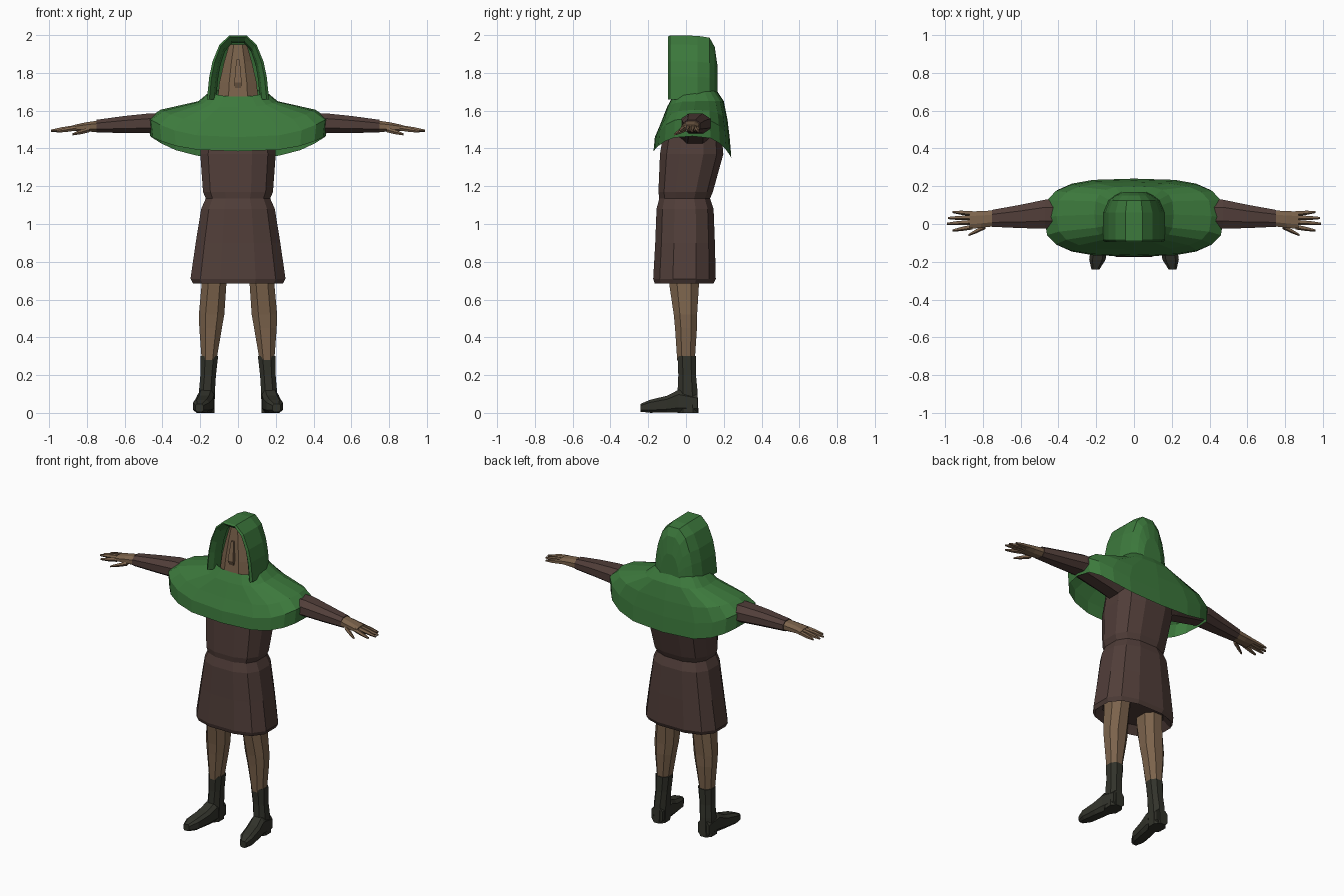
import bpy
import bmesh
from math import cos, sin, pi, copysign

cube = bpy.data.objects.get("Cube")
if cube:
    bpy.data.objects.remove(cube, do_unlink=True)


def make_material(name, rgb):
    mat = bpy.data.materials.new(name)
    mat.use_nodes = True
    color = (*rgb, 1)
    mat.diffuse_color = color
    mat.node_tree.nodes["Principled BSDF"].inputs["Base Color"].default_value = color
    return mat


GREEN = make_material("green cloth", (.045, .19, .045))
BROWN = make_material("brown cloth", (.082, .048, .041))
SKIN = make_material("tan skin", (.2, .125, .072))
LEATHER = make_material("dark leather", (.032, .033, .024))


def loft(name, mat, rings, closed=True, cap_start=True, cap_end=True, mirror=False):
    """Skin a list of equal-length point rings with flat faces."""
    bm = bmesh.new()
    rows = [[bm.verts.new(p) for p in ring] for ring in rings]
    count = len(rows[0])
    for low, high in zip(rows, rows[1:]):
        for i in range(count if closed else count - 1):
            j = (i + 1) % count
            bm.faces.new((low[i], low[j], high[j], high[i]))
    if cap_start:
        bm.faces.new(rows[0])
    if cap_end:
        bm.faces.new(rows[-1])
    bmesh.ops.recalc_face_normals(bm, faces=bm.faces)
    mesh = bpy.data.meshes.new(name)
    bm.to_mesh(mesh)
    bm.free()
    mesh.materials.append(mat)
    obj = bpy.data.objects.new(name, mesh)
    bpy.context.collection.objects.link(obj)
    if mirror:
        obj.modifiers.new("Mirror", "MIRROR")
    return obj


def rounded(angle, power):
    """Point on a unit superellipse."""
    c, s = cos(angle), sin(angle)
    return copysign(abs(c) ** power, c), copysign(abs(s) ** power, s)


def tube(name, mat, rows, axis="z", sides=8, power=.85, **options):
    """Loft of ovals; each row is position, centre and radius, centre and radius."""
    rings = []
    for pos, c1, r1, c2, r2 in rows:
        ring = []
        for i in range(sides):
            u, v = rounded(2 * pi * (i + .5) / sides, power)
            a, b = c1 + r1 * u, c2 + r2 * v
            ring.append({"x": (pos, a, b), "y": (a, pos, b), "z": (a, b, pos)}[axis])
        rings.append(ring)
    return loft(name, mat, rings, **options)


# Tunic: skirt folded in at the hem, pinched waist and fuller chest
tube("tunic", BROWN, [
    (.73, 0, .2, -.01, .12),
    (.685, 0, .245, -.01, .16),
    (.71, 0, .258, -.008, .17),
    (.9, 0, .23, -.005, .162),
    (1.08, 0, .2, -.005, .155),
    (1.135, 0, .175, -.007, .138),
    (1.17, 0, .19, -.002, .148),
    (1.37, 0, .205, .03, .172),
    (1.5, 0, .19, .035, .155),
    (1.6, 0, .14, .04, .11),
], sides=12, power=.75)

# Shoulder cape: rows are half width, front y, back y, then side, front and back heights
cape_rows = [
    (.15, -.07, .16, 1.7, 1.675, 1.71),
    (.21, -.1, .2, 1.65, 1.62, 1.65),
    (.41, -.135, .22, 1.605, 1.53, 1.55),
    (.475, -.165, .232, 1.56, 1.46, 1.45),
    (.465, -.172, .24, 1.465, 1.385, 1.35),
]
cape_rings = []
for half, front, back, z_side, z_front, z_back in cape_rows:
    ring = []
    for i in range(20):
        angle = 2 * pi * i / 20
        u, v = rounded(angle, .65)
        z_mid = z_front if v < 0 else z_back
        blend = abs(u) ** 3
        ring.append((half * u, (front + back) / 2 + (back - front) / 2 * v,
                     z_mid + (z_side - z_mid) * blend))
    cape_rings.append(ring)
loft("shoulder_cape", GREEN, cape_rings, cap_start=False, cap_end=False)

# Hood: arches from the inner lining, around the rim and back to the rear
arch = [(.165, 0), (.152, .12), (.135, .2), (.098, .29), (.045, .338)]
arch += [(-x, z) for x, z in reversed(arch)]
hood_sections = [
    (-.01, .7, .88),
    (-.07, .78, .91),
    (-.096, .92, .98),
    (-.085, 1, 1),
    (.06, 1, .995),
    (.125, .84, .965),
    (.152, .62, .82),
    (.168, .42, .5),
]
loft("hood", GREEN, [[(x * wide, y, 1.66 + z * tall) for x, z in arch]
                     for y, wide, tall in hood_sections],
     closed=False, cap_start=False)

# Head and nose
tube("head", SKIN, [
    (1.58, 0, .08, .02, .07),
    (1.665, 0, .115, .01, .085),
    (1.75, 0, .105, .01, .075),
    (1.86, 0, .078, .015, .068),
    (1.95, 0, .05, .015, .055),
])
tube("nose", SKIN, [
    (1.72, 0, .022, -.055, .015),
    (1.75, 0, .026, -.06, .025),
    (1.87, 0, .012, -.05, .012),
], sides=4)

# Arms
tube("sleeves", BROWN, [
    (.1, .04, .1, 1.5, .1),
    (.25, .05, .09, 1.51, .078),
    (.47, .052, .082, 1.533, .056),
    (.6, .04, .066, 1.527, .048),
    (.75, .03, .048, 1.518, .036),
], axis="x", mirror=True)
tube("palms", SKIN, [
    (.74, .03, .045, 1.518, .032),
    (.81, .024, .047, 1.513, .026),
    (.87, .02, .05, 1.508, .017),
], axis="x", mirror=True)

# Fingers and thumb: root x, y, z and tip x, y, z
fingers = {
    "little_fingers": (.855, .056, 1.508, .96, .064, 1.492),
    "ring_fingers": (.86, .034, 1.51, .985, .032, 1.492),
    "middle_fingers": (.86, .01, 1.51, .99, .002, 1.494),
    "index_fingers": (.855, -.015, 1.508, .96, -.034, 1.49),
    "thumbs": (.785, -.012, 1.5, .875, -.058, 1.475),
}
for name, (x0, y0, z0, x1, y1, z1) in fingers.items():
    rows = []
    for t, radius in ((0, .014), (.55, .012), (1, .006)):
        rows.append((x0 + (x1 - x0) * t, y0 + (y1 - y0) * t, radius,
                     z0 + (z1 - z0) * t, radius))
    tube(name, SKIN, rows, axis="x", sides=5, mirror=True)

# Legs
tube("legs", SKIN, [
    (.8, .12, .075, -.005, .09),
    (.68, .127, .07, -.01, .084),
    (.52, .14, .072, -.003, .066),
    (.45, .145, .064, 0, .062),
    (.28, .153, .042, 0, .05),
], mirror=True)

# Boots: upright shaft and a foot that tapers to the toe
tube("boot_shafts", LEATHER, [
    (.3, .152, .05, .004, .052),
    (.2, .158, .044, .006, .05),
    (.12, .164, .045, .008, .056),
    (0, .168, .046, .01, .06),
], mirror=True)
tube("boot_feet", LEATHER, [
    (.06, .167, .042, .05, .05),
    (-.04, .17, .046, .062, .063),
    (-.1, .18, .048, .046, .047),
    (-.19, .194, .045, .035, .036),
    (-.24, .204, .022, .027, .022),
], axis="y", power=.6, mirror=True)
